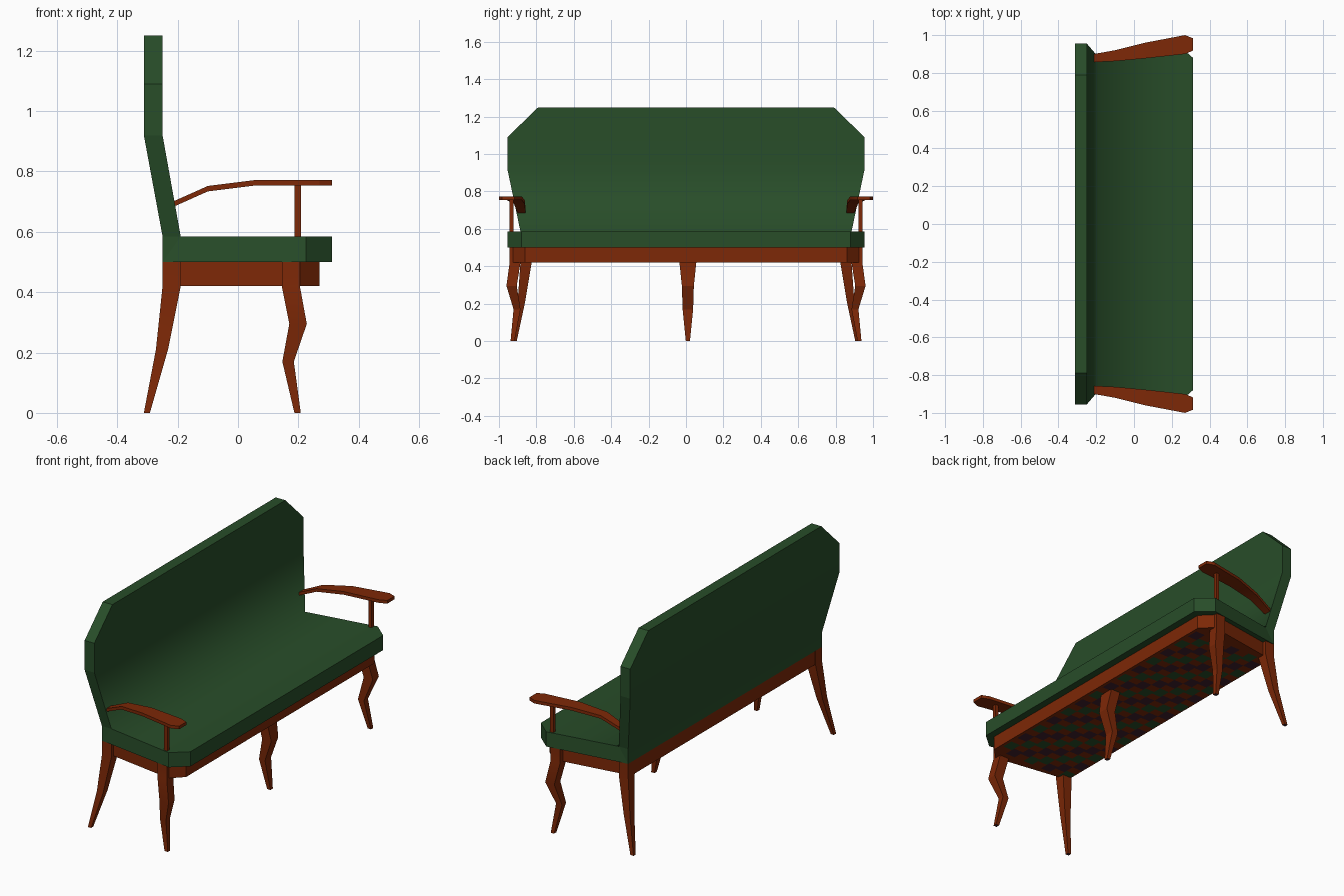
import bpy, bmesh, math

if "Cube" in bpy.data.objects:
    bpy.data.objects.remove(bpy.data.objects["Cube"])


def material(name, rgb):
    m = bpy.data.materials.new(name)
    m.diffuse_color = (*rgb, 1)
    m.use_nodes = True
    m.node_tree.nodes["Principled BSDF"].inputs["Base Color"].default_value = m.diffuse_color
    return m


GREEN = material("green upholstery", (0.021, 0.074, 0.022))
WOOD = material("red brown wood", (0.205, 0.021, 0.002))
DARK = material("dark plum webbing", (0.05, 0.014, 0.026))


def finish(name, bm, mats, angle=25):
    bmesh.ops.remove_doubles(bm, verts=bm.verts, dist=1e-5)
    bmesh.ops.recalc_face_normals(bm, faces=bm.faces)
    for f in bm.faces:
        f.smooth = True
        # Foot undersides take the second colour
        if len(mats) > 1 and f.calc_center_median().z < 1e-4:
            f.material_index = 1
    me = bpy.data.meshes.new(name)
    bm.to_mesh(me)
    bm.free()
    for m in mats:
        me.materials.append(m)
    if angle:
        me.set_sharp_from_angle(angle=math.radians(angle))
    ob = bpy.data.objects.new(name, me)
    bpy.context.collection.objects.link(ob)
    return ob


def loft(sections):
    """Closed tube through equal-sized sections, capped at both ends."""
    bm = bmesh.new()
    rings = [[bm.verts.new(p) for p in s] for s in sections]
    n = len(rings[0])
    for a, b in zip(rings, rings[1:]):
        for i in range(n):
            j = (i + 1) % n
            bm.faces.new((a[i], a[j], b[j], b[i]))
    bm.faces.new(rings[0])
    bm.faces.new(rings[-1])
    return bm


def rect(x0, x1, y0, y1, z):
    return [(x0, y0, z), (x1, y0, z), (x1, y1, z), (x0, y1, z)]


# Seat and backrest: one padded strip, each row = upper point, lower point, half width
rows = [((0.312, 0.585), (0.312, 0.50), 0.88),
        ((0.225, 0.585), (0.225, 0.50), 0.955),
        ((-0.19, 0.585), (-0.25, 0.50), 0.885),
        ((-0.19, 0.585), (-0.25, 0.585), 0.885),
        ((-0.25, 0.92), (-0.312, 0.92), 0.955),
        ((-0.25, 1.09), (-0.312, 1.09), 0.955),
        ((-0.25, 1.25), (-0.312, 1.25), 0.79)]
bm = loft([[(u[0], -w, u[1]), (u[0], w, u[1]), (l[0], w, l[1]), (l[0], -w, l[1])]
           for u, l, w in rows])
bmesh.ops.remove_doubles(bm, verts=bm.verts, dist=1e-5)
bmesh.ops.recalc_face_normals(bm, faces=bm.faces)
# Only the long bends across the cushion are soft
for e in bm.edges:
    d = e.verts[1].co - e.verts[0].co
    across = abs(d.x) + abs(d.z) < 1e-4
    e.smooth = across and e.calc_face_angle(3.0) < math.radians(84)
finish("seat_and_backrest", bm, [GREEN], angle=0)

# Apron: solid wooden frame under the seat
outline = [(0.27, 0.86), (0.205, 0.925), (-0.248, 0.855)]
outline += [(x, -y) for x, y in reversed(outline)]
finish("apron_rail", loft([[(x, y, z) for x, y in outline] for z in (0.42, 0.502)]), [WOOD])

# Patterned webbing on the underside: staggered patches, wood shows between them
bm = bmesh.new()
for i in range(8):
    for j in range(14):
        x0 = -0.24 + 0.062 * i
        y0 = -0.85 + 0.12 * j + 0.05 * (i % 2)
        f = bm.faces.new([bm.verts.new(p) for p in
                          reversed(rect(x0, x0 + 0.062, y0, y0 + 0.07, 0.418))])
        f.material_index = (i // 2 + i + j) % 2
webbing = bpy.data.meshes.new("underside_webbing")
bm.to_mesh(webbing)
bm.free()
webbing.materials.append(GREEN)
webbing.materials.append(DARK)
bpy.context.collection.objects.link(bpy.data.objects.new("underside_webbing", webbing))

# Legs: rows of x range, y range, height
front = [(0.145, 0.205, 0.885, 0.943, 0.50), (0.145, 0.205, 0.885, 0.943, 0.42),
         (0.17, 0.228, 0.905, 0.96, 0.295), (0.147, 0.185, 0.885, 0.922, 0.17),
         (0.187, 0.208, 0.917, 0.938, 0)]
back = [(-0.25, -0.19, 0.825, 0.885, 0.50), (-0.25, -0.19, 0.825, 0.885, 0.42),
        (-0.272, -0.232, 0.86, 0.90, 0.21), (-0.312, -0.292, 0.905, 0.925, 0)]
middle = [(x0, x1, 0.01 - w, 0.01 + w, z) for (x0, x1, _, _, z), w
          in zip(front, (0.045, 0.045, 0.032, 0.028, 0.011))]
finish("middle_leg", loft([rect(*r) for r in middle]), [WOOD, DARK])

# Armrests: rows of x, centre height, inner y, outer y
arm = [(-0.212, 0.693, 0.857, 0.90), (-0.10, 0.743, 0.862, 0.92),
       (0.06, 0.763, 0.877, 0.96), (0.27, 0.763, 0.90, 1.0),
       (0.312, 0.763, 0.918, 0.983)]
post = [(0.188, 0.208, 0.922, 0.943, 0.58), (0.188, 0.208, 0.922, 0.943, 0.757)]

for side, s in (("right", 1), ("left", -1)):
    for name, data in (("front_leg", front), ("back_leg", back), ("arm_post", post)):
        finish(f"{side}_{name}",
               loft([rect(x0, x1, s * y0, s * y1, z) for x0, x1, y0, y1, z in data]),
               [WOOD] if name == "arm_post" else [WOOD, DARK])
    finish(f"{side}_armrest",
           loft([[(x, s * a, z - 0.009), (x, s * b, z - 0.009),
                  (x, s * b, z + 0.009), (x, s * a, z + 0.009)]
                 for x, z, a, b in arm]), [WOOD])
